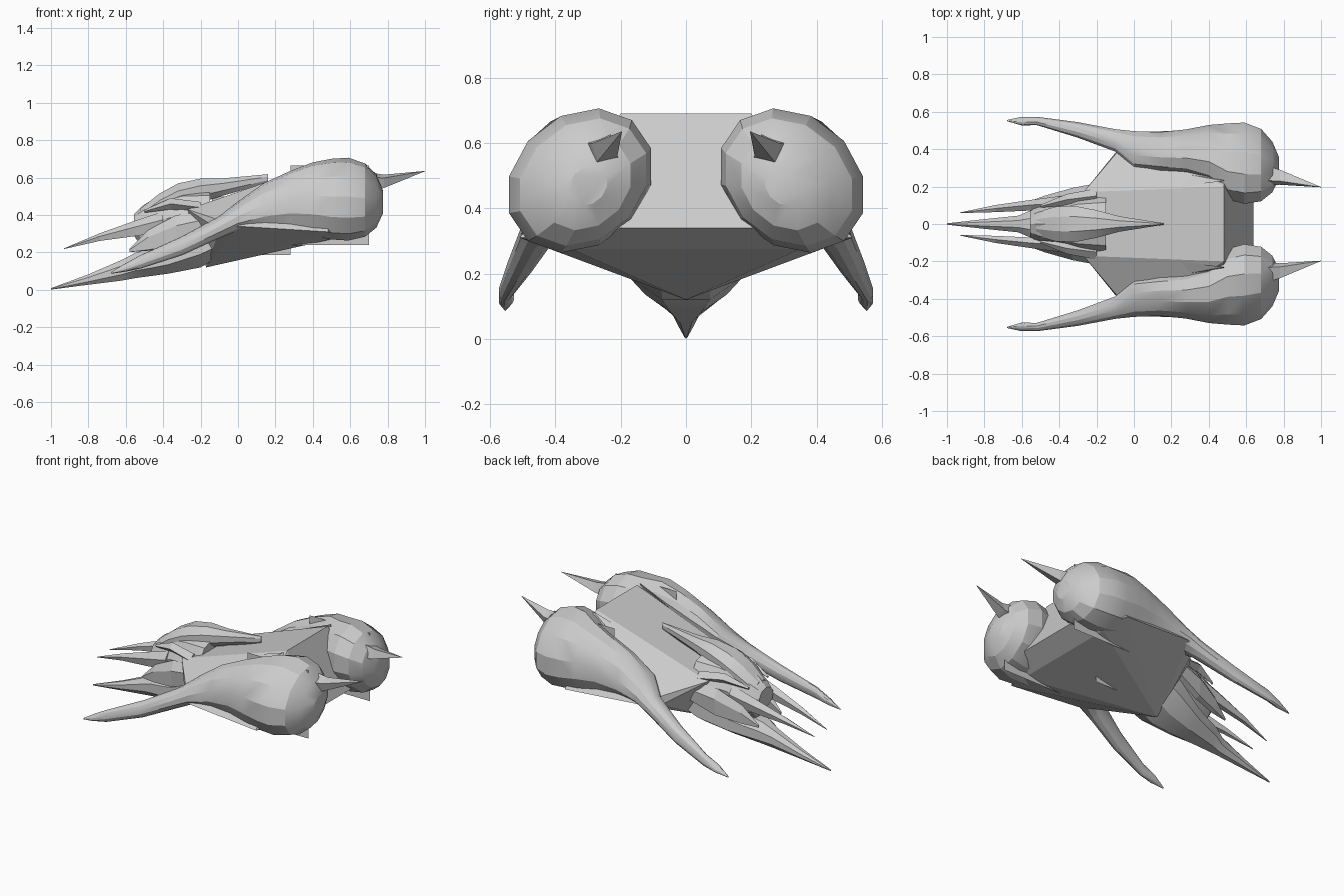
import bpy, bmesh, math
from mathutils import Vector

cube = bpy.data.objects.get("Cube")
if cube:
    bpy.data.objects.remove(cube)

grey = bpy.data.materials.new("hull grey")
grey.use_nodes = True
grey.diffuse_color = (0.6, 0.6, 0.6, 1)
grey.node_tree.nodes["Principled BSDF"].inputs["Base Color"].default_value = (0.6, 0.6, 0.6, 1)


def finish(bm, name, smooth=None):
    bmesh.ops.recalc_face_normals(bm, faces=bm.faces)
    mesh = bpy.data.meshes.new(name)
    bm.to_mesh(mesh)
    bm.free()
    mesh.materials.append(grey)
    ob = bpy.data.objects.new(name, mesh)
    bpy.context.collection.objects.link(ob)
    if smooth:
        bpy.ops.object.select_all(action='DESELECT')
        ob.select_set(True)
        bpy.context.view_layer.objects.active = ob
        bpy.ops.object.shade_smooth_by_angle(angle=math.radians(smooth))
    return ob


def loft(name, stations, sides, side=1, turn=0.0, smooth=None, lean=0.0):
    """Join rings given as x, y, z, half width, half height; lean lowers the outer side."""
    bm = bmesh.new()
    rings = []
    for x, y, z, ry, rz in stations:
        ring = []
        for i in range(sides):
            a = math.tau * (i + turn) / sides
            c, s = math.cos(a), math.sin(a)
            ring.append(bm.verts.new((x, side * (y + ry * c), z + rz * s - lean * ry * c)))
        rings.append(ring)
    for r, s in zip(rings, rings[1:]):
        for i in range(sides):
            j = (i + 1) % sides
            bm.faces.new((r[i], r[j], s[j], s[i]))
    bm.faces.new(rings[0])
    bm.faces.new(rings[-1])
    bmesh.ops.remove_doubles(bm, verts=bm.verts, dist=0.0005)
    return finish(bm, name, smooth)


def solid(name, points, mirror=True):
    """Convex faceted solid, optionally mirrored across the centre line."""
    bm = bmesh.new()
    pts = {Vector(p).freeze() for p in points}
    if mirror:
        pts |= {Vector((p[0], -p[1], p[2])).freeze() for p in points}
    for p in pts:
        bm.verts.new(p)
    res = bmesh.ops.convex_hull(bm, input=bm.verts)
    loose = [v for v in res["geom_interior"] if isinstance(v, bmesh.types.BMVert)]
    bmesh.ops.delete(bm, geom=loose, context='VERTS')
    bmesh.ops.dissolve_limit(bm, angle_limit=0.02, verts=bm.verts, edges=bm.edges)
    return finish(bm, name)


def plate(name, y, x0, x1, z0, z1):
    bm = bmesh.new()
    bm.faces.new([bm.verts.new(p) for p in ((x0, y, z0), (x1, y, z0), (x1, y, z1), (x0, y, z1))])
    return finish(bm, name)


# Wedge hull between the pods
solid("main_hull", [(-.17, 0, .12), (-.1, .38, .32), (0, .49, .34), (.48, .51, .31),
                    (.52, .35, .275), (.64, .2, .34), (.48, .2, .69), (-.27, .17, .43)])

# Engine pods with forward prongs, and their rear spikes
POD = [(-.68, .553, .09, .003, .004), (-.6, .55, .12, .024, .022),
       (-.52, .551, .15, .023, .036), (-.3, .503, .235, .043, .05),
       (-.1, .447, .335, .062, .058), (0, .395, .395, .105, .075),
       (.14, .385, .445, .11, .125), (.28, .385, .475, .125, .16),
       (.4, .375, .485, .16, .195), (.5, .335, .485, .21, .212),
       (.59, .325, .485, .225, .217), (.68, .315, .48, .2, .192),
       (.74, .305, .475, .14, .14), (.775, .3, .47, .06, .06)]
for side, word in ((1, "back"), (-1, "front")):
    loft(word + "_engine_pod", POD, 12, side, .5, 24, .2)
    loft(word + "_rear_spike", [(.7, .26, .575, .06, .06), (.78, .25, .58, .045, .04),
                                (1, .197, .635, .001, .001)], 4, side, .3)
    plate(word + "_pod_fin", side * .305, .28, .7, .24, .665)
    # Raised ridge where the hull top meets the pod
    solid(word + "_shoulder_ridge", [(0, side * .17, .51), (.48, side * .23, .69),
                                     (.1, side * .3, .47), (.48, side * .3, .5)], False)
    # Swept blade along the pod top
    loft(word + "_upper_blade", [(.02, .37, .45, .01, .01), (.2, .37, .55, .05, .04),
                                 (.46, .33, .64, .07, .035)], 5, side)
    # Cheek guards and forward tusks beside the head
    loft(word + "_tusk", [(-.93, .06, .22, .002, .002), (-.74, .082, .28, .02, .022),
                          (-.55, .1, .325, .03, .045), (-.4, .11, .36, .04, .06)], 5, side, .2)
    loft(word + "_cheek_guard", [(-.58, .11, .21, .004, .01), (-.48, .13, .26, .022, .06),
                                 (-.33, .165, .31, .03, .09), (-.15, .19, .36, .04, .06)], 5, side, .3)
    loft(word + "_brow_blade", [(-.5, .095, .42, .008, .008), (-.36, .13, .46, .03, .03),
                                (-.2, .15, .44, .04, .03)], 4, side)
plate("keel_fin", 0, -.14, .28, .185, .5)

# Head: rounded front, canopy hump and spine running into the hull
loft("head", [(-.555, 0, .345, .07, .06), (-.51, 0, .33, .1, .12), (-.42, 0, .345, .125, .16),
              (-.3, 0, .37, .165, .17), (-.15, 0, .39, .18, .15)], 9, 1, .25, 20)
loft("canopy", [(-.52, 0, .38, .07, .06), (-.42, 0, .45, .1, .07), (-.32, 0, .5, .105, .075),
                (-.2, 0, .53, .08, .07), (-.08, 0, .55, .045, .05),
                (.16, 0, .595, .004, .025)], 8, 1, .5, 20)

# Long pointed prow under the head
loft("prow", [(-1, 0, .005, .004, .004), (-.8, 0, .055, .028, .03), (-.62, 0, .105, .048, .06),
              (-.55, 0, .13, .08, .073), (-.45, 0, .15, .11, .08), (-.37, 0, .17, .135, .09),
              (-.2, 0, .24, .19, .13), (-.1, 0, .28, .2, .11)], 8, 1, .5, 20)
